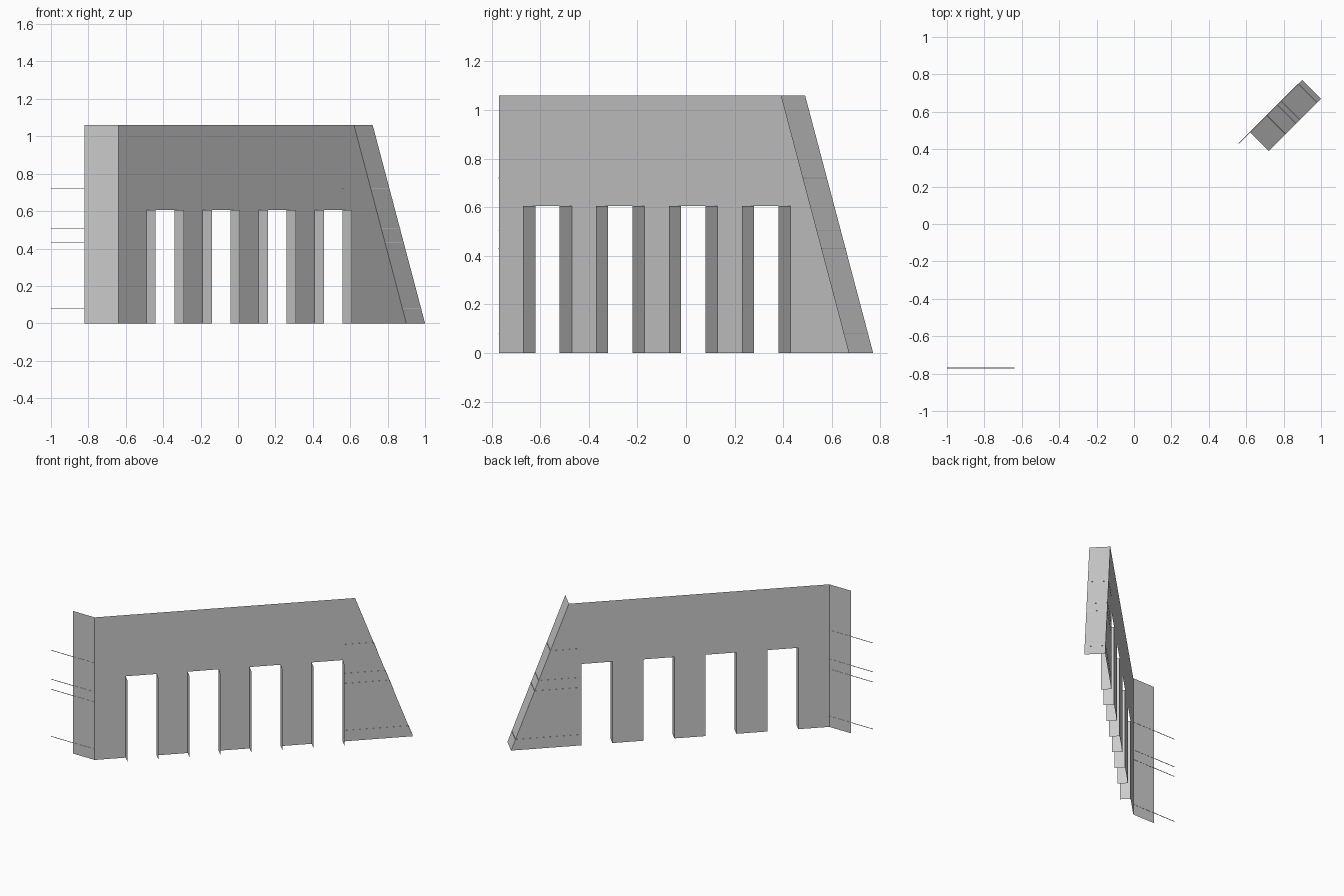
import bpy, bmesh
from mathutils import Vector

if "Cube" in bpy.data.objects:
    bpy.data.objects.remove(bpy.data.objects["Cube"])

grey = bpy.data.materials.new("light_grey")
grey.diffuse_color = (0.6, 0.6, 0.6, 1)
grey.use_nodes = True
grey.node_tree.nodes["Principled BSDF"].inputs["Base Color"].default_value = grey.diffuse_color

H = 1.06                          # wall height
OPEN_H = 0.605                    # opening height
CORNER = Vector((-0.64, -0.77, 0))


def wall(s, z, out=0.0):
    """Point on the diagonal wall: s along it, out = step towards the front."""
    return CORNER + Vector((s + out, s - out, z))


def slant(z):
    """Wall length at height z (the far end leans inwards)."""
    return 1.54 - 0.28 * z / H


def make(name, faces):
    bm = bmesh.new()
    for pts in faces:
        bm.faces.new([bm.verts.new(p) for p in pts])
    bmesh.ops.remove_doubles(bm, verts=bm.verts, dist=1e-5)
    me = bpy.data.meshes.new(name)
    bm.to_mesh(me)
    bm.free()
    me.materials.append(grey)
    ob = bpy.data.objects.new(name, me)
    bpy.context.collection.objects.link(ob)
    return ob


def strip(name, a, b, t=0.0015):
    """Very thin square bar from a to b."""
    d = (b - a).normalized()
    u = d.cross(Vector((0, 0, 1))).normalized() * t
    v = d.cross(u).normalized() * t
    ring = [u + v, u - v, -u - v, -u + v]
    faces = [[a + ring[i], b + ring[i], b + ring[i - 1], a + ring[i - 1]] for i in range(4)]
    faces += [[a + r for r in ring], [b + r for r in reversed(ring)]]
    make(name, faces)


# diagonal wall sheet: comb outline with four openings
openings = [(0.15 + 0.3 * i, 0.30 + 0.3 * i) for i in range(4)]
outline = [wall(0, 0)]
for s0, s1 in openings:
    outline += [wall(s0, 0), wall(s0, OPEN_H), wall(s1, OPEN_H), wall(s1, 0)]
outline += [wall(slant(0), 0), wall(slant(H), H), wall(0, H)]
make("wall_sheet", [outline])

# jambs standing forward on both sides of every opening
for i, pair in enumerate(openings):
    for side, s in zip(("left", "right"), pair):
        make(f"jamb_{side}_{i + 1}", [[wall(s, 0), wall(s, 0, 0.05),
                                       wall(s, OPEN_H, 0.05), wall(s, OPEN_H)]])

# leaning end return
make("leaning_end", [[wall(slant(0), 0, 0.1), wall(slant(0), 0),
                      wall(slant(H), H), wall(slant(H), H, 0.1)]])

# straight side return at the left corner
side = Vector((-0.18, 0, 0))
up = Vector((0, 0, H))
make("side_return", [[CORNER + side, CORNER, CORNER + up, CORNER + side + up]])

# hair-thin lines running across the side return, the wall end and the leaning end
for i, z in enumerate((0.08, 0.43, 0.505, 0.72)):
    p = CORNER + Vector((0, 0, z))
    strip(f"side_line_{i + 1}", p, p + Vector((-0.36, 0, 0)))
    strip(f"wall_line_{i + 1}", wall(1.2, z), wall(slant(z), z))
    strip(f"end_line_{i + 1}", wall(slant(z), z), wall(slant(z), z, 0.1))
